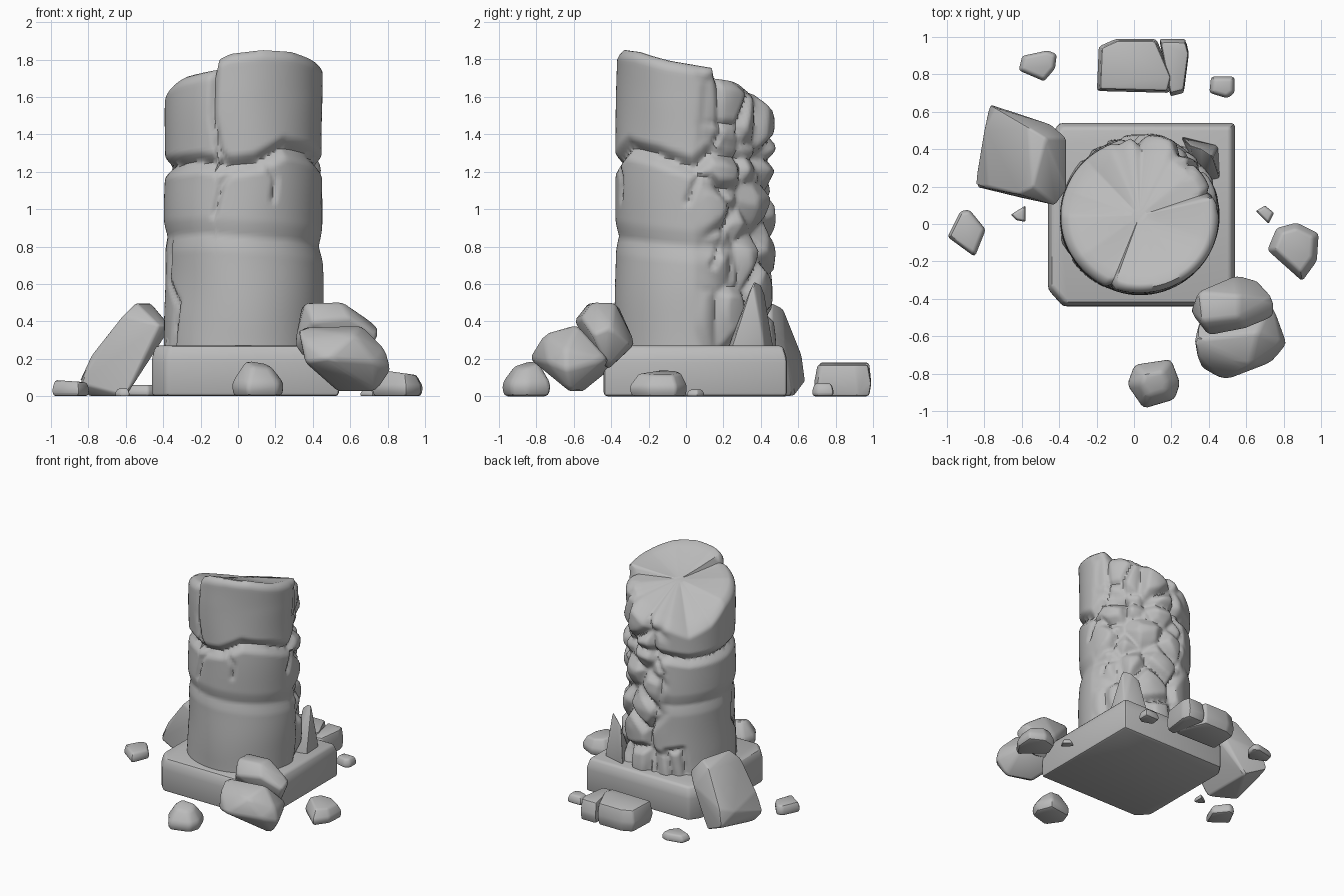
import bpy, bmesh, math
from mathutils import Vector, noise

cube = bpy.data.objects.get("Cube")
if cube:
    bpy.data.objects.remove(cube)

stone = bpy.data.materials.new("grey_stone")
stone.use_nodes = True
GREY = (0.5, 0.5, 0.5, 1)
stone.diffuse_color = GREY
stone.node_tree.nodes["Principled BSDF"].inputs["Base Color"].default_value = GREY


def finish(name, bm, angle=40):
    bmesh.ops.recalc_face_normals(bm, faces=bm.faces)
    mesh = bpy.data.meshes.new(name)
    bm.to_mesh(mesh)
    bm.free()
    mesh.materials.append(stone)
    ob = bpy.data.objects.new(name, mesh)
    bpy.context.collection.objects.link(ob)
    bpy.ops.object.select_all(action='DESELECT')
    ob.select_set(True)
    bpy.context.view_layer.objects.active = ob
    bpy.ops.object.shade_smooth_by_angle(angle=math.radians(angle))
    return ob


def rock(name, points, bevel=0.02):
    """Convex boulder around a few corner points, with worn edges."""
    bm = bmesh.new()
    for p in points:
        bm.verts.new(p)
    res = bmesh.ops.convex_hull(bm, input=bm.verts)
    loose = {g for g in res["geom_interior"] + res["geom_unused"] if isinstance(g, bmesh.types.BMVert)}
    bmesh.ops.delete(bm, geom=list(loose), context='VERTS')
    bmesh.ops.dissolve_limit(bm, angle_limit=math.radians(12), verts=bm.verts, edges=bm.edges)
    bmesh.ops.bevel(bm, geom=bm.edges[:], offset=bevel, segments=2, affect='EDGES',
                    profile=0.5, clamp_overlap=True)
    return finish(name, bm, 35)


def slab(name, outline, top, shrink=0.8, tilt=(0, 0), bevel=0.015):
    """Ground stone from a plan outline; its upper face is smaller and tilted."""
    c = sum((Vector(p) for p in outline), Vector((0, 0))) / len(outline)
    pts = []
    for p in outline:
        d = Vector(p) - c
        u = c + d * shrink
        low = c + d * 0.92
        pts += [(low.x, low.y, 0), (p[0], p[1], top * 0.4),
                (u.x, u.y, top + d.x * tilt[0] + d.y * tilt[1])]
    return rock(name, pts, bevel)


# ---- column ----
CX, CY, R, FLOOR = 0.03, 0.045, 0.42, 0.24
# broken rim: angle in degrees, height
RIM = [(-110, 1.8), (-100, 1.83), (-75, 1.85), (-50, 1.84), (-20, 1.79), (14, 1.75), (18, 1.69),
       (40, 1.67), (60, 1.61), (90, 1.53), (110, 1.5), (135, 1.43), (160, 1.5), (180, 1.62),
       (215, 1.7), (248, 1.74), (250, 1.8)]
# cracks: depth, half width, path of (angle, height)
CRACKS = [
    (.05, .06, [(-180, 1.22), (-125, 1.25), (-97, 1.23), (-80, 1.25), (-58, 1.33), (-30, 1.29),
                (0, 1.22), (12, 1.3), (40, 1.27), (90, 1.26), (135, 1.21), (180, 1.22)]),
    (.025, .03, [(-111, 1.86), (-113, 1.5), (-108, 1.3), (-98, 1.23)]),
    (.02, .025, [(-112, .97), (-106, 1.14), (-95, 1.23)]),
    (.02, .025, [(-72, 1.23), (-66, 1.16), (-68, 1.05)]),
    (.025, .03, [(18, 1.72), (20, 1.4), (8, 1.25)]),
    (.025, .03, [(-5, 1.04), (3, 1.18), (14, 1.16), (30, 1.0), (22, .86), (14, .7)]),
    (.018, .09, [(-180, .85), (-120, .87), (-60, .84), (0, .8), (60, .86), (120, .84), (180, .86)]),
    (.02, .03, [(-150, .26), (-146, .5), (-163, .62), (-160, .84)]),
    (.03, .04, [(118, .26), (112, .46), (128, .48), (132, .28)]),
    (.025, .03, [(95, 1.25), (108, 1.1), (104, .86), (92, .6), (100, .28)]),
]


def rim_height(a):
    for (a0, h0), (a1, h1) in zip(RIM, RIM[1:]):
        if a0 <= a <= a1:
            return h0 + (h1 - h0) * (a - a0) / (a1 - a0)
    return RIM[0][1]


def crack_depth(a, z):
    p, best = Vector((math.radians(a) * R, z)), 0
    for depth, width, path in CRACKS:
        for s, e in zip(path, path[1:]):
            s, e = (Vector((math.radians(q[0]) * R, q[1])) for q in (s, e))
            t = max(0, min(1, (p - s).dot(e - s) / (e - s).length_squared))
            gap = (p - s.lerp(e, t)).length / width
            if gap < 1:
                best = max(best, depth * (1 - gap) ** 1.3)
    return best


def radius(a, z):
    wrapped = (a + 180) % 360 - 180
    t = math.radians(a)
    p = Vector((math.cos(t) * R, math.sin(t) * R, z))
    r = R + 0.012 * noise.noise(p * 2.5) - crack_depth(wrapped, z)
    if z < 0.75:
        r += 0.012 * (0.75 - z)
    # chipped side, broken into lumps
    chip = max(0, min(1, (58 - abs(wrapped - 58)) / 25))
    if chip:
        d = noise.voronoi(p * 4.2)[0]
        r += chip * (0.02 - 0.05 * max(0, 1 - (d[1] - d[0]) / 0.35) - 0.03 * d[0])
    return r


SEG, ROWS = 160, 84
CENTRE_Z = 1.70
bm = bmesh.new()
rings = [[] for _ in range(ROWS + 8)]
for i in range(SEG):
    a = -110 + 360 * i / SEG
    t, top = math.radians(a), rim_height(a)
    ca, sa = math.cos(t), math.sin(t)
    r = R
    for j in range(ROWS):
        z = FLOOR + (top - FLOOR) * j / (ROWS - 1)
        r = radius(a, z) - 0.03 * max(0, 1 - (top - z) / 0.05) ** 2
        rings[j].append(bm.verts.new((CX + r * ca, CY + r * sa, z)))
    # sloping broken top
    for k in range(8):
        f = 0.95 - k * 0.12
        z = CENTRE_Z + (top + 0.008 - CENTRE_Z) * f ** 1.2
        rings[ROWS + k].append(bm.verts.new((CX + r * f * ca, CY + r * f * sa, z)))
for low, high in zip(rings, rings[1:]):
    for i in range(SEG):
        n = (i + 1) % SEG
        bm.faces.new((low[i], low[n], high[n], high[i]))
bm.faces.new(rings[0])
bm.faces.new(rings[-1])
finish("column", bm, 50)

# ---- square base, one corner broken off ----
plan = [(-.46, -.35), (-.38, -.44), (.54, -.44), (.54, .54), (-.4, .54), (-.46, .45)]
rock("base", [(x, y, z) for x, y in plan for z in (0, .2)]
     + [(x * .96, y * .96, .27) for x, y in plan], 0.02)

# ---- shards against the column ----
rock("side_shard", [(.36, .22, .25), (.46, .24, .25), (.45, .42, .25), (.25, .47, .25),
                    (.44, .3, .45), (.42, .36, .62), (.3, .42, .55), (.36, .4, .6)], .012)
rock("left_shard", [(-.39, -.1, .25), (-.28, -.24, .25), (-.38, .1, .25), (-.3, .1, .5),
                    (-.37, 0, .5), (-.33, -.15, .42)], .012)

# ---- large leaning boulders ----
rock("rear_left_boulder", [
    (-.85, .2, .07), (-.8, .25, 0), (-.6, .14, 0), (-.77, .64, .08), (-.6, .58, 0), (-.8, .5, .17),
    (-.78, .2, .22), (-.62, .16, .43), (-.42, .1, .38), (-.36, .18, .37), (-.54, .2, .5),
    (-.47, .46, .5), (-.57, .52, .47), (-.36, .46, .37), (-.44, .53, .3), (-.74, .62, .22)])
rock("front_right_boulder", [
    (.36, -.77, .18), (.48, -.84, .2), (.74, -.74, .18), (.82, -.64, .14), (.74, -.62, .02),
    (.54, -.55, .02), (.36, -.5, .18), (.34, -.72, .3), (.62, -.76, .33), (.79, -.64, .25),
    (.32, -.62, .37), (.66, -.58, .38), (.74, -.42, .2), (.4, -.38, .16)])
rock("front_right_boulder_top", [
    (.3, -.47, .27), (.34, -.36, .48), (.36, -.52, .5), (.56, -.5, .5), (.56, -.38, .5),
    (.55, -.27, .28), (.66, -.3, .28), (.75, -.4, .37), (.75, -.5, .33), (.4, -.6, .4),
    (.6, -.56, .42), (.38, -.4, .16), (.66, -.42, .14)])

# ---- loose stones ----
slab("front_stone", [(-.04, -.86), (0, -.75), (.2, -.72), (.25, -.85), (.22, -.94), (.05, -.99)],
     .17, .5, (-.1, .1), .025)
slab("right_stone", [(.71, -.14), (.76, -.02), (.87, .01), (.99, -.05), (.98, -.2), (.9, -.31)],
     .125, .72, (-.1, 0))
slab("rear_block", [(-.2, .71), (-.19, .95), (-.1, .99), (.12, .99), (.17, .85), (.21, .78), (.19, .7)],
     .18, .92)
slab("rear_block_chip", [(.13, .99), (.28, .99), (.3, .92), (.27, .7), (.19, .68), (.2, .8)], .17, .88)
slab("rear_small_stone", [(.4, .7), (.41, .79), (.54, .79), (.54, .7), (.5, .67)], .07, .75)
slab("rear_left_stone", [(-.62, .82), (-.6, .9), (-.46, .93), (-.41, .91), (-.42, .83), (-.48, .76)],
     .06, .8)
slab("left_stone", [(-1, -.07), (-.93, .07), (-.88, .08), (-.79, -.03), (-.85, -.18)], .08, .85, (-.06, 0))
slab("left_pebble", [(-.66, .05), (-.58, .1), (-.58, .01), (-.63, .02)], .04, .7, (0, 0), .006)
slab("right_pebble", [(.65, .07), (.7, .1), (.75, .06), (.72, .0)], .035, .7, (0, 0), .006)
